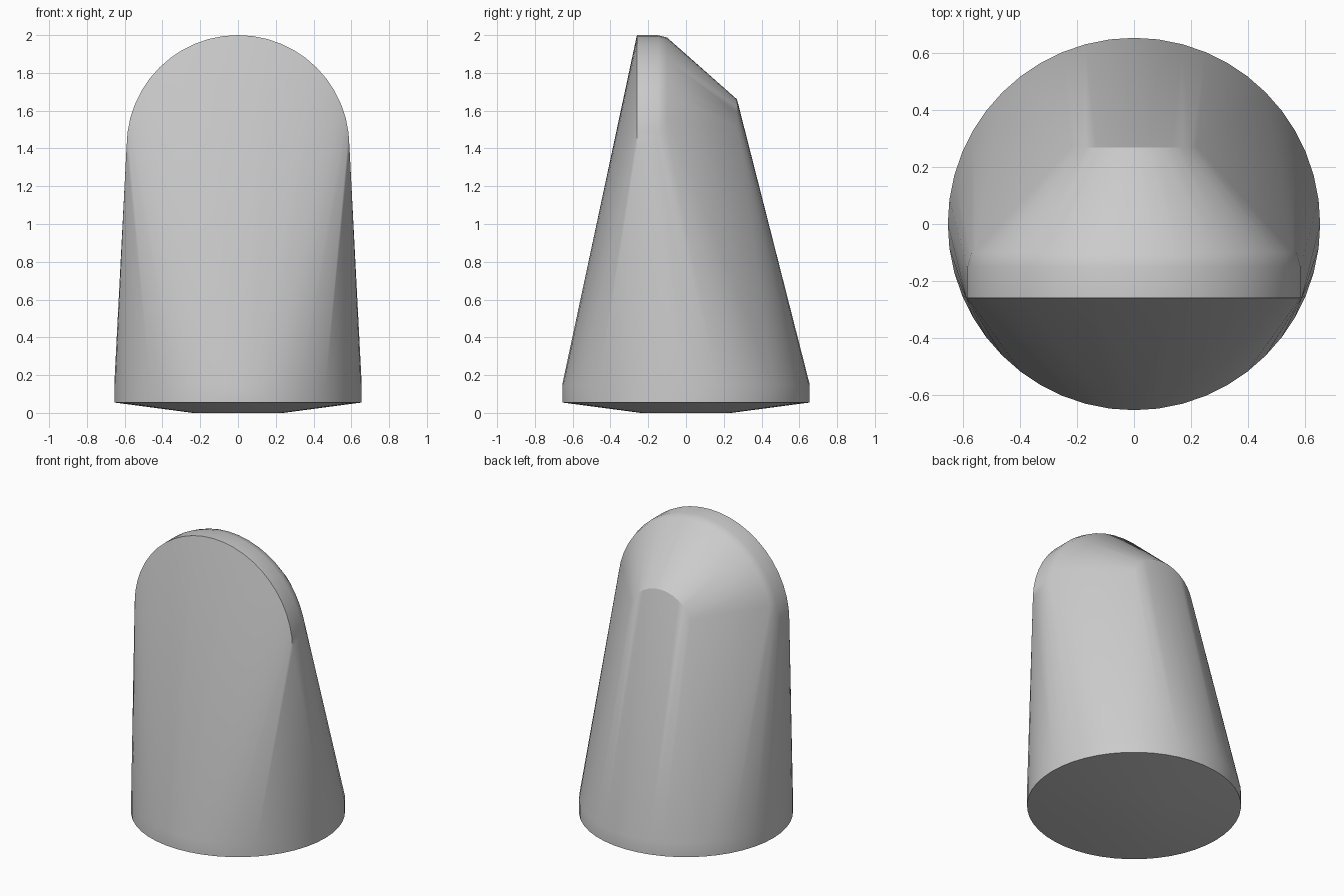
import bpy, bmesh, math

cube = bpy.data.objects.get("Cube")
if cube:
    bpy.data.objects.remove(cube, do_unlink=True)

grey = bpy.data.materials.new("plain grey")
grey.use_nodes = True
colour = (0.6, 0.6, 0.6, 1)
grey.diffuse_color = colour
grey.node_tree.nodes["Principled BSDF"].inputs["Base Color"].default_value = colour

bm = bmesh.new()


def flat_ring(radius, z, sides):
    for i in range(sides):
        a = math.tau * i / sides
        bm.verts.new((radius * math.cos(a), radius * math.sin(a), z))


def upright_ring(radius, y, centre_z, sides):
    for i in range(sides):
        a = math.tau * i / sides
        bm.verts.new((radius * math.cos(a), y, centre_z + radius * math.sin(a)))


# Round base with a shallow domed underside
flat_ring(0.24, 0.0, 32)
flat_ring(0.655, 0.055, 48)
flat_ring(0.655, 0.15, 48)

# Large round front face with a softened back rim
for radius, y in ((0.59, -0.26), (0.59, -0.15), (0.577, -0.1)):
    upright_ring(radius, y, 1.41, 48)

# Small round rear face
upright_ring(0.24, 0.27, 1.42, 32)

# Stretch one skin around all the rings
hull = bmesh.ops.convex_hull(bm, input=bm.verts)
loose = set(hull["geom_interior"]) | set(hull["geom_unused"])
bmesh.ops.delete(bm, geom=[v for v in loose if isinstance(v, bmesh.types.BMVert)], context="VERTS")
bmesh.ops.dissolve_limit(bm, angle_limit=0.001, verts=bm.verts, edges=bm.edges)
bmesh.ops.recalc_face_normals(bm, faces=bm.faces)

mesh = bpy.data.meshes.new("tapered_body")
bm.to_mesh(mesh)
bm.free()
mesh.materials.append(grey)
body = bpy.data.objects.new("tapered_body", mesh)
bpy.context.collection.objects.link(body)

# Smooth the sides and keep the rims crisp
bpy.ops.object.select_all(action="DESELECT")
body.select_set(True)
bpy.context.view_layer.objects.active = body
bpy.ops.object.shade_smooth_by_angle(angle=math.radians(30))
